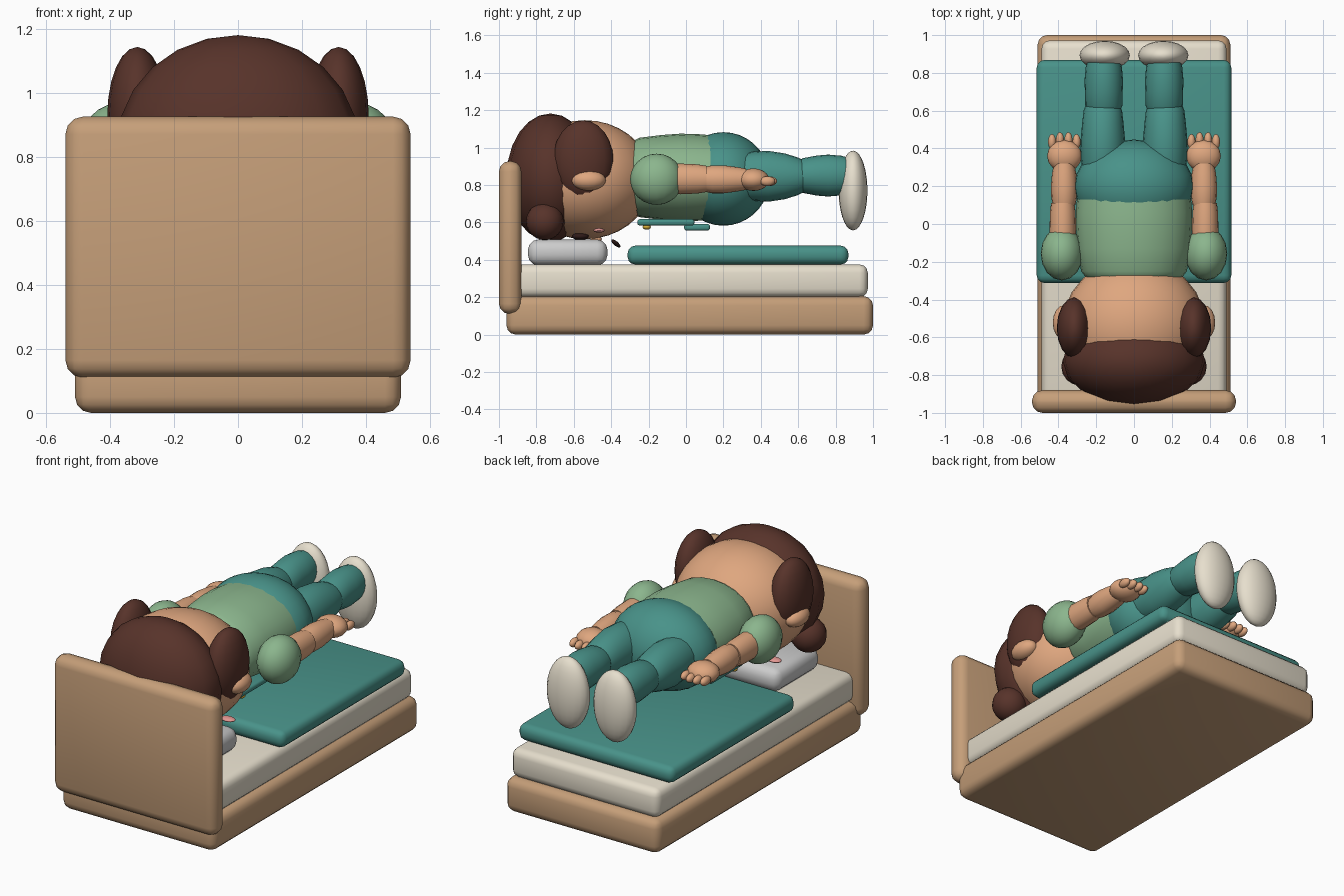
import bpy, bmesh, math
from mathutils import Matrix, Vector

if "Cube" in bpy.data.objects:
    bpy.data.objects.remove(bpy.data.objects["Cube"])


def mat(name, r, g, b):
    m = bpy.data.materials.new(name)
    m.diffuse_color = [(c / 255) ** 2.2 for c in (r, g, b)] + [1]
    m.use_nodes = True
    m.node_tree.nodes["Principled BSDF"].inputs["Base Color"].default_value = m.diffuse_color
    return m


WOOD = mat("wood", 196, 157, 120)
CREAM = mat("cream", 230, 222, 204)
WHITE = mat("white", 228, 226, 224)
TEAL = mat("teal", 74, 145, 136)
GREEN = mat("green", 138, 180, 140)
SKIN = mat("skin", 222, 165, 126)
HAIR = mat("hair", 88, 54, 46)
PINK = mat("pink", 226, 150, 145)
DARK = mat("dark", 50, 32, 30)
GOLD = mat("gold", 214, 172, 60)


def finish(bm, name, m, angle=50):
    bmesh.ops.recalc_face_normals(bm, faces=bm.faces)
    me = bpy.data.meshes.new(name)
    bm.to_mesh(me)
    bm.free()
    ob = bpy.data.objects.new(name, me)
    bpy.context.collection.objects.link(ob)
    me.materials.append(m)
    bpy.ops.object.select_all(action='DESELECT')
    ob.select_set(True)
    bpy.context.view_layer.objects.active = ob
    bpy.ops.object.shade_smooth_by_angle(angle=math.radians(angle))
    return ob


def box(name, lo, hi, bevel, m):
    lo, hi = Vector(lo), Vector(hi)
    bm = bmesh.new()
    bmesh.ops.create_cube(bm, size=1, matrix=Matrix.Translation((lo + hi) / 2)
                          @ Matrix.Diagonal((*(hi - lo), 1)))
    bmesh.ops.bevel(bm, geom=bm.edges[:], offset=bevel, segments=3,
                    profile=0.5, affect='EDGES')
    return finish(bm, name, m)


def ball(name, c, r, m, tilt=0, seg=16):
    bm = bmesh.new()
    bmesh.ops.create_uvsphere(
        bm, u_segments=seg, v_segments=seg * 3 // 4, radius=1,
        matrix=Matrix.Translation(c) @ Matrix.Rotation(tilt, 4, 'X') @ Matrix.Diagonal((*r, 1)))
    return finish(bm, name, m)


# tapered limb or trunk: rings of (y, half width, half height) along y
def rings(name, x, z, prof, m, seg=20):
    bm = bmesh.new()
    loops = [[bm.verts.new((x + rx * math.cos(2 * math.pi * i / seg), y,
                            z + rz * math.sin(2 * math.pi * i / seg))) for i in range(seg)]
             for y, rx, rz in prof]
    for a, b in zip(loops, loops[1:]):
        for i in range(seg):
            j = (i + 1) % seg
            bm.faces.new((a[i], a[j], b[j], b[i]))
    bm.faces.new(loops[0])
    bm.faces.new(loops[-1])
    return finish(bm, name, m)


# bed
box("bed_frame", (-.51, -.96, 0), (.51, 1, .205), .05, WOOD)
box("headboard", (-.54, -1, .11), (.54, -.88, .927), .055, WOOD)
box("mattress", (-.49, -.92, .2), (.49, .972, .375), .045, CREAM)
box("blanket", (-.515, -.312, .375), (.515, .868, .475), .04, TEAL)
box("pillow", (-.31, -.845, .37), (.31, -.42, .508), .055, WHITE)

# head and hair
ball("head", (0, -.54, .828), (.38, .36, .318), SKIN, seg=24)
ball("hair_cap", (0, -.725, .84), (.378, .235, .342), HAIR)
ball("nose", (0, -.48, .51), (.03, .03, .02), SKIN)
ball("mouth", (0, -.375, .487), (.05, .03, .012), DARK, tilt=-.7)

# trunk
rings("shirt", 0, .84, [(-.31, .2, .15), (-.29, .25, .19), (-.25, .28, .212), (-.13, .298, .227),
                        (-.03, .306, .234), (.06, .308, .232), (.13, .302, .226)], GREEN, 24)
ball("trousers_seat", (0, .2, .832), (.315, .247, .25), TEAL, seg=24)
box("bib", (-.2, -.26, .583), (.2, .045, .617), .013, TEAL)
box("bib_pocket", (-.1, -.01, .556), (.1, .128, .591), .013, TEAL)

# mirrored parts
for s, side in ((-1, "left"), (1, "right")):
    ball(f"{side}_side_hair", (s * .315, -.55, .93), (.094, .162, .215), HAIR)
    ball(f"{side}_bun", (s * .285, -.755, .605), (.1, .1, .1), HAIR)
    ball(f"{side}_ear", (s * .37, -.522, .825), (.06, .093, .055), SKIN)
    ball(f"{side}_cheek", (s * .26, -.465, .557), (.045, .03, .012), PINK)
    ball(f"{side}_eye", (s * .13, -.565, .525), (.04, .045, .02), DARK)
    ball(f"{side}_button", (s * .17, -.21, .575), (.022, .022, .014), GOLD)
    # arm
    ball(f"{side}_sleeve", (s * .382, -.157, .83), (.112, .142, .137), GREEN)
    rings(f"{side}_upper_arm", s * .377, .832,
          [(-.08, .07, .08), (-.03, .07, .082), (.06, .068, .078), (.11, .062, .07)], SKIN, 16)
    rings(f"{side}_forearm", s * .37, .83,
          [(.1, .06, .066), (.14, .068, .075), (.2, .07, .075), (.27, .064, .066),
           (.32, .054, .057)], SKIN, 16)
    ball(f"{side}_hand", (s * .368, .36, .828), (.092, .085, .06), SKIN)
    for i, (dx, y) in enumerate(((-.066, .435), (-.023, .445), (.022, .445), (.064, .435))):
        ball(f"{side}_finger_{i + 1}", (s * (.37 + dx), y, .82), (.022, .042, .026), SKIN, seg=12)
    # leg
    rings(f"{side}_thigh", s * .165, .846,
          [(.25, .1, .11), (.34, .116, .13), (.44, .118, .136), (.53, .11, .122),
           (.6, .102, .1), (.63, .09, .085)], TEAL)
    rings(f"{side}_calf", s * .16, .85,
          [(.6, .085, .08), (.625, .098, .093), (.7, .1, .107), (.76, .102, .112),
           (.83, .096, .106), (.87, .085, .095)], TEAL)
    ball(f"{side}_shoe", (s * .155, .893, .77), (.134, .077, .213), CREAM, seg=20)
